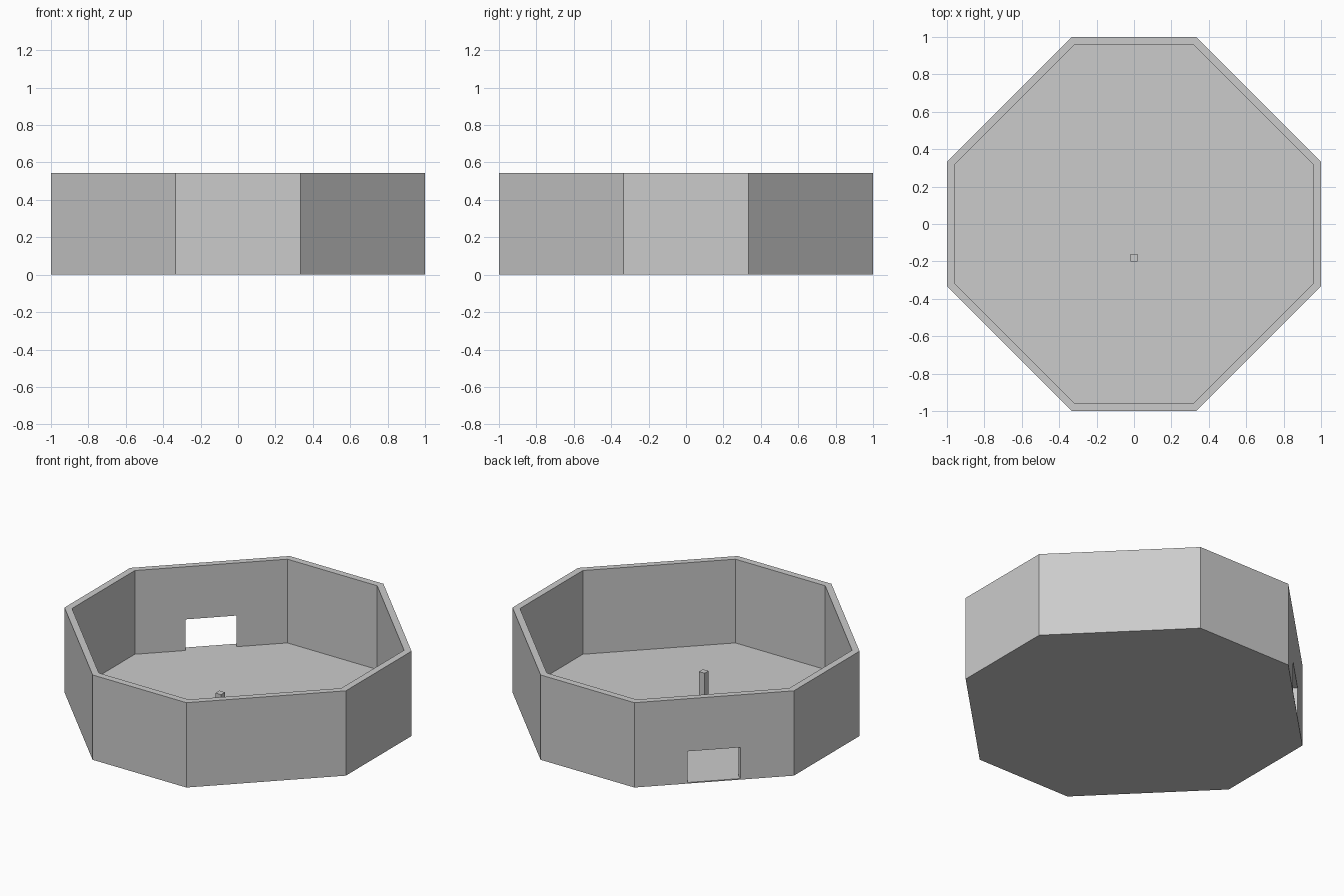
import bpy, bmesh
from mathutils import Vector

if "Cube" in bpy.data.objects:
    bpy.data.objects.remove(bpy.data.objects["Cube"])

FLOOR, TOP, OPENING_TOP = 0.007, 0.545, 0.207
INNER = 0.957
T = 1 / 3

# Octagon footprint, counter-clockwise from the front face
OCTAGON = [Vector(p) for p in ((-T, -1), (T, -1), (1, -T), (1, T),
                               (T, 1), (-T, 1), (-1, T), (-1, -T))]


def new_object(name, bm):
    bmesh.ops.recalc_face_normals(bm, faces=bm.faces)
    mesh = bpy.data.meshes.new(name)
    bm.to_mesh(mesh)
    bm.free()
    obj = bpy.data.objects.new(name, mesh)
    bpy.context.collection.objects.link(obj)
    return obj


def prism(name, outline, z0, z1):
    bm = bmesh.new()
    low = [bm.verts.new((p.x, p.y, z0)) for p in outline]
    high = [bm.verts.new((p.x, p.y, z1)) for p in outline]
    bm.faces.new(low)
    bm.faces.new(high)
    n = len(outline)
    for i in range(n):
        j = (i + 1) % n
        bm.faces.new((low[i], low[j], high[j], high[i]))
    return new_object(name, bm)


def ring(name, outline, inner, z0, z1):
    bm = bmesh.new()
    # Four loops: outer low, outer high, inner high, inner low
    loops = [[bm.verts.new((p.x * s, p.y * s, z)) for p in outline]
             for s, z in ((1, z0), (1, z1), (inner, z1), (inner, z0))]
    n = len(outline)
    for k in range(4):
        a, b = loops[k], loops[(k + 1) % 4]
        for i in range(n):
            j = (i + 1) % n
            bm.faces.new((a[i], a[j], b[j], b[i]))
    return new_object(name, bm)


# Thin floor slab
prism("floor", OCTAGON, 0, FLOOR)

# Octagonal wall
wall = ring("wall", OCTAGON, INNER, FLOOR, TOP)

# Entrance: middle third of the back-left side, narrowing inwards
a, b = OCTAGON[5], OCTAGON[6]
p, q = a.lerp(b, 1 / 3), a.lerp(b, 2 / 3)
cutter = prism("entrance_cutter", [p * 1.1, q * 1.1, q * 0.9, p * 0.9],
               -0.05, OPENING_TOP)
cutter.hide_render = True
mod = wall.modifiers.new("entrance", 'BOOLEAN')
mod.operation = 'DIFFERENCE'
mod.solver = 'EXACT'
mod.object = cutter
bpy.context.view_layer.objects.active = wall
bpy.ops.object.modifier_apply(modifier=mod.name)
bpy.data.objects.remove(cutter)

# Small square post standing on the floor
h = 0.02
post = [Vector((x, -0.18 + y)) for x, y in ((-h, -h), (h, -h), (h, h), (-h, h))]
prism("post", post, FLOOR, OPENING_TOP)
